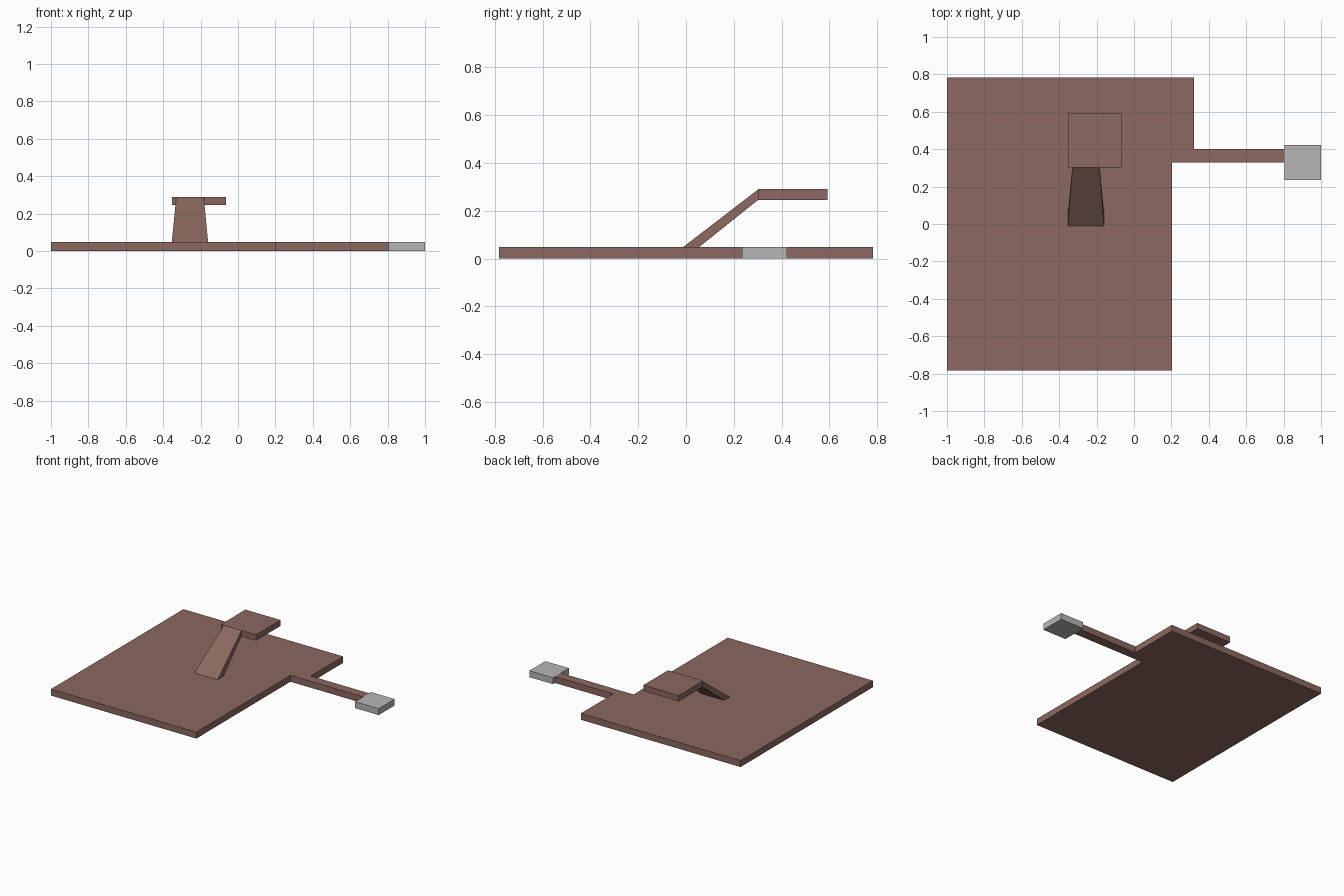
import bpy, bmesh

if "Cube" in bpy.data.objects:
    bpy.data.objects.remove(bpy.data.objects["Cube"])


def material(name, rgb):
    m = bpy.data.materials.new(name)
    m.diffuse_color = (*rgb, 1)
    m.use_nodes = True
    m.node_tree.nodes["Principled BSDF"].inputs["Base Color"].default_value = m.diffuse_color
    return m


brown = material("brown", (0.26, 0.14, 0.115))
grey = material("light grey", (0.47, 0.47, 0.47))


def loft(name, lower, upper, mat):
    """Solid between two matching outlines."""
    bm = bmesh.new()
    a = [bm.verts.new(p) for p in lower]
    b = [bm.verts.new(p) for p in upper]
    n = len(a)
    bm.faces.new(a[::-1])
    bm.faces.new(b)
    for i in range(n):
        j = (i + 1) % n
        bm.faces.new((a[i], a[j], b[j], b[i]))
    bmesh.ops.recalc_face_normals(bm, faces=bm.faces)
    mesh = bpy.data.meshes.new(name)
    bm.to_mesh(mesh)
    bm.free()
    mesh.materials.append(mat)
    ob = bpy.data.objects.new(name, mesh)
    bpy.context.collection.objects.link(ob)
    return ob


def slab(name, outline, z0, z1, mat):
    return loft(name, [(x, y, z0) for x, y in outline],
                [(x, y, z1) for x, y in outline], mat)


def rect(x0, x1, y0, y1):
    return [(x0, y0), (x1, y0), (x1, y1), (x0, y1)]


T = 0.048  # plate thickness

# Stepped base plate with its thin side arm
slab("base_plate", [(-1, -0.783), (0.203, -0.783), (0.203, 0.33), (0.805, 0.33),
                    (0.805, 0.40), (0.322, 0.40), (0.322, 0.783), (-1, 0.783)], 0, T, brown)

# Grey pad at the end of the arm
slab("end_pad", rect(0.805, 1, 0.235, 0.423), 0, T, grey)

# Sloped, tapering support
loft("sloped_support",
     [(-0.354, -0.012, T), (-0.16, -0.012, T), (-0.16, 0.055, T), (-0.354, 0.055, T)],
     [(-0.33, 0.303, 0.29), (-0.183, 0.303, 0.29), (-0.183, 0.303, 0.246), (-0.33, 0.303, 0.246)],
     brown)

# Raised platform
slab("raised_platform", rect(-0.354, -0.063, 0.303, 0.593), 0.246, 0.29, brown)
